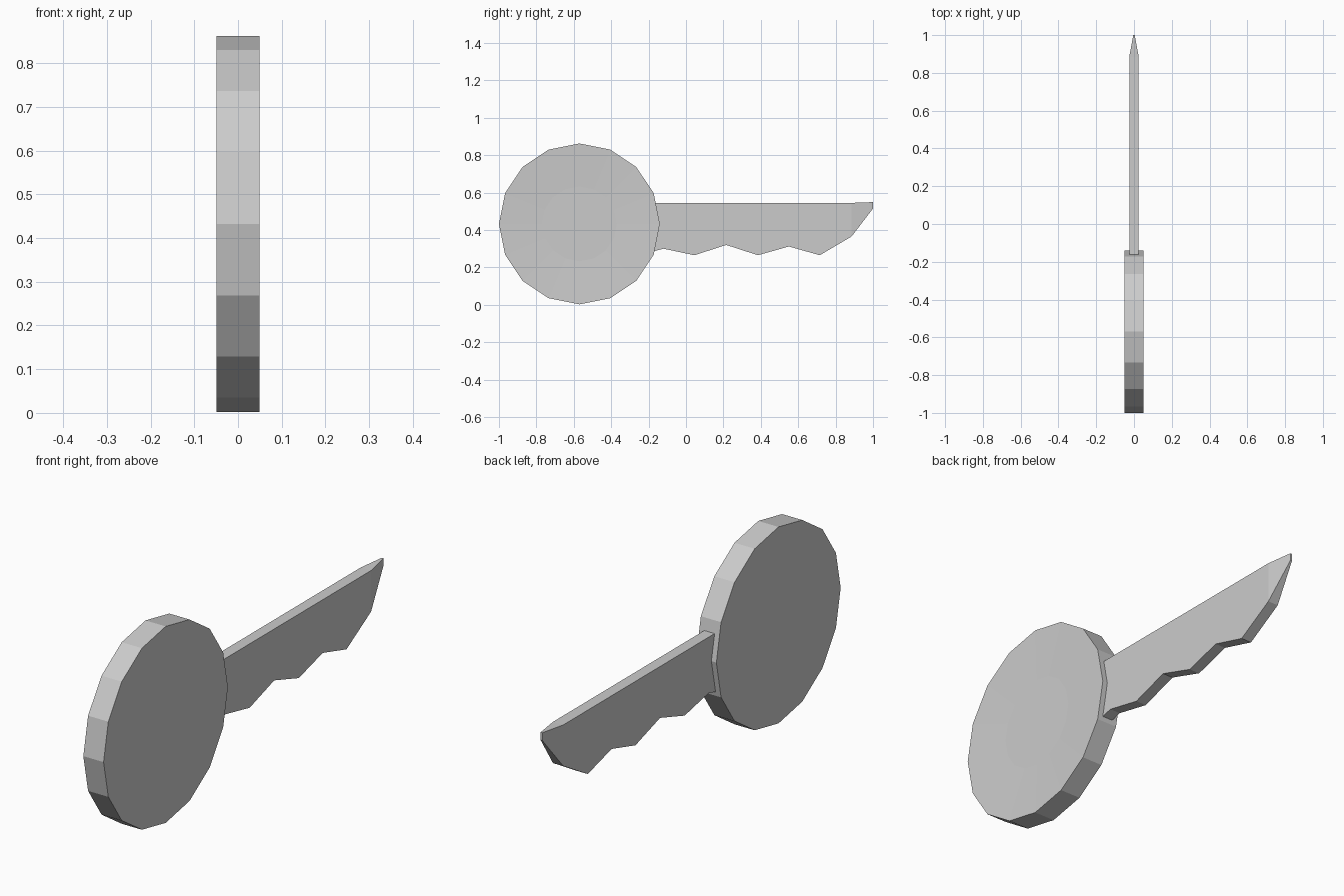
import bpy, bmesh
from math import cos, sin, tau

if "Cube" in bpy.data.objects:
    bpy.data.objects.remove(bpy.data.objects["Cube"])


def make_object(name, bm):
    bmesh.ops.recalc_face_normals(bm, faces=bm.faces)
    mesh = bpy.data.meshes.new(name)
    bm.to_mesh(mesh)
    bm.free()
    obj = bpy.data.objects.new(name, mesh)
    bpy.context.collection.objects.link(obj)
    return obj


# Round bow: 16-sided disc with a very shallow dish on both faces
def ring(bm, x, radius, n=16):
    return [bm.verts.new((x, -0.57 + radius * cos(tau * i / n),
                          0.4325 + radius * sin(tau * i / n))) for i in range(n)]


bm = bmesh.new()
sections = [(-0.04, 0.2), (-0.049, 0.43), (0.049, 0.43), (0.04, 0.2)]
rings = [ring(bm, x, r) for x, r in sections]
for a, b in zip(rings, rings[1:]):
    for i in range(16):
        j = (i + 1) % 16
        bm.faces.new((a[i], a[j], b[j], b[i]))
bm.faces.new(rings[0])
bm.faces.new(rings[-1])
make_object("bow", bm)

# Toothed blade: outline in (y, z), narrowing in thickness towards the tip
outline = [(0.885, 0.545), (-0.2, 0.545), (-0.2, 0.28), (-0.12, 0.3),
           (0.045, 0.265), (0.215, 0.32), (0.385, 0.265), (0.55, 0.312),
           (0.715, 0.265), (0.885, 0.365)]
tip = [(1.0, 0.515), (1.0, 0.549)]

bm = bmesh.new()
sides = []
for s in (-1, 1):
    body = [bm.verts.new((s * 0.025, y, z)) for y, z in outline]
    point = [bm.verts.new((s * 0.004, y, z)) for y, z in tip]
    bm.faces.new(body)
    bm.faces.new((body[0], body[-1], *point))
    sides.append(body + point)
left, right = sides
for i in range(len(left)):
    bm.faces.new((left[i - 1], left[i], right[i], right[i - 1]))
make_object("blade", bm)
